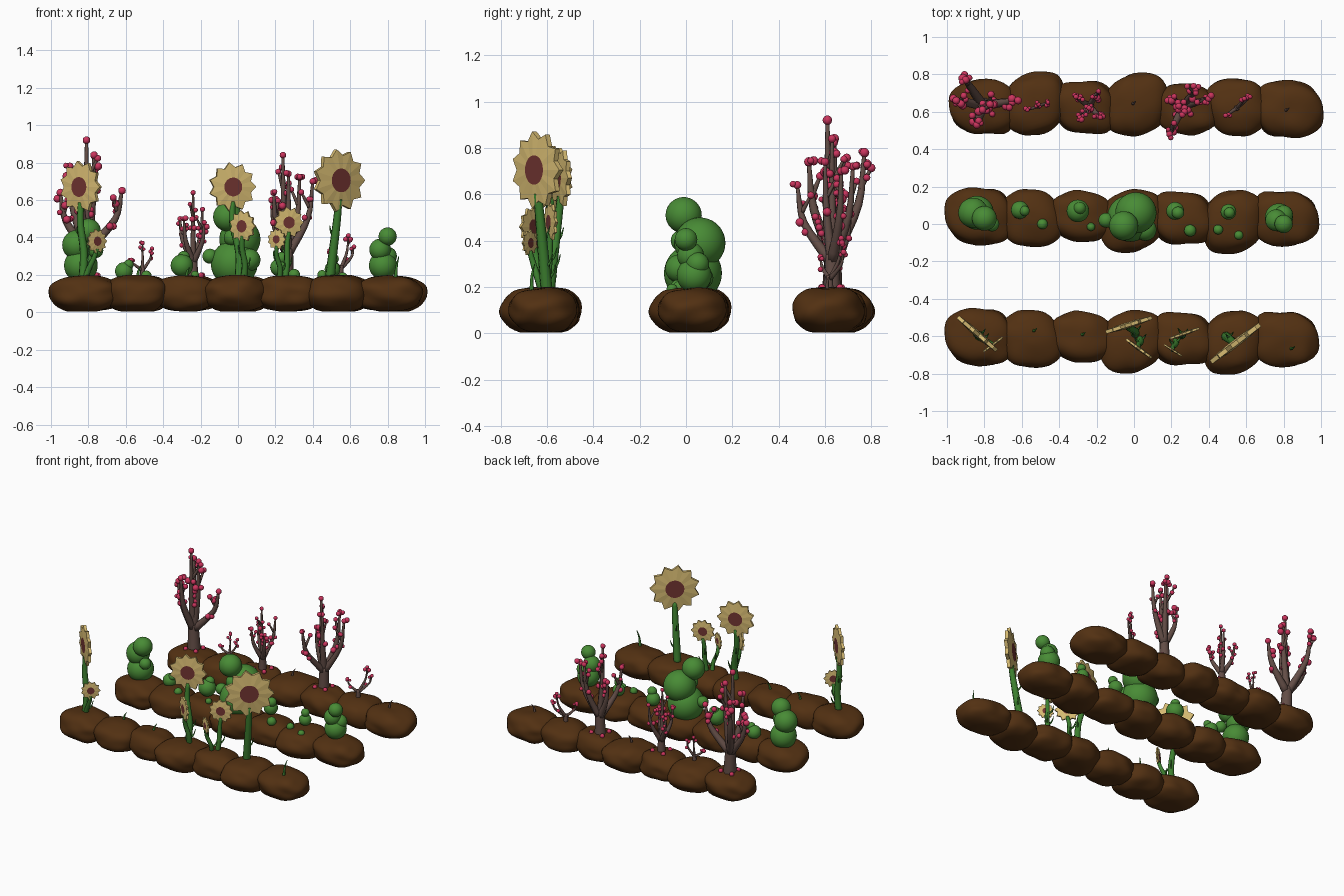
import bpy, bmesh, math, random
from mathutils import Vector, Matrix, noise

if "Cube" in bpy.data.objects:
    bpy.data.objects.remove(bpy.data.objects["Cube"])

random.seed(7)


def mat(name, rgb):
    m = bpy.data.materials.new(name)
    m.diffuse_color = (*rgb, 1)
    m.use_nodes = True
    m.node_tree.nodes["Principled BSDF"].inputs["Base Color"].default_value = m.diffuse_color
    return m


SOIL = mat("brown soil", (0.085, 0.030, 0.006))
LEAF = mat("bush green", (0.065, 0.26, 0.036))
STEM = mat("stem green", (0.045, 0.21, 0.028))
PETAL = mat("pale yellow", (0.68, 0.50, 0.17))
SEED = mat("dark red", (0.17, 0.036, 0.032))
BARK = mat("grey brown bark", (0.125, 0.075, 0.062))
BERRY = mat("pink berry", (0.60, 0.035, 0.11))


def finish(bm, name, mats, smooth=True):
    bmesh.ops.recalc_face_normals(bm, faces=bm.faces)
    me = bpy.data.meshes.new(name)
    for f in bm.faces:
        f.smooth = smooth
    bm.to_mesh(me)
    bm.free()
    for m in mats:
        me.materials.append(m)
    ob = bpy.data.objects.new(name, me)
    bpy.context.collection.objects.link(ob)
    return ob


def ball(bm, p, r, sub=2):
    bmesh.ops.create_icosphere(bm, subdivisions=sub, radius=r, matrix=Matrix.Translation(p))


def smooth_path(pts, n=4):
    pts = [Vector(p) for p in pts]
    q = [2 * pts[0] - pts[1]] + pts + [2 * pts[-1] - pts[-2]]
    out = []
    for i in range(1, len(q) - 2):
        a, b, c, d = q[i - 1:i + 3]
        for k in range(n):
            t = k / n
            out.append(0.5 * (2 * b + (c - a) * t + (2 * a - 5 * b + 4 * c - d) * t * t
                              + (3 * b - a - 3 * c + d) * t ** 3))
    return out + [pts[-1]]


def tube(bm, pts, r0, r1, sides=8):
    path = smooth_path(pts)
    rings = []
    for i, p in enumerate(path):
        t = (path[min(i + 1, len(path) - 1)] - path[max(i - 1, 0)]).normalized()
        u = t.cross(Vector((0.2, 1, 0.05))).normalized()
        v = t.cross(u)
        r = r0 + (r1 - r0) * i / (len(path) - 1)
        rings.append([bm.verts.new(p + r * (math.cos(a) * u + math.sin(a) * v))
                      for a in (2 * math.pi * k / sides for k in range(sides))])
    for a, b in zip(rings, rings[1:]):
        for k in range(sides):
            bm.faces.new((a[k], a[(k + 1) % sides], b[(k + 1) % sides], b[k]))
    bm.faces.new(rings[0])
    bm.faces.new(rings[-1])
    return path


# Soil rows: seven overlapping lumps, the back row turned round
DY = (0.02, 0.01, 0.02, -0.005, 0.01, -0.005, 0.01)
HY = (0.155, 0.15, 0.14, 0.165, 0.142, 0.168, 0.145)


def soil_row(name, y, turn):
    bm = bmesh.new()
    for i in range(7):
        vs = bmesh.ops.create_icosphere(bm, subdivisions=4, radius=1)["verts"]
        hx = 0.178 if i in (0, 6) else 0.165
        for v in vs:
            p = v.co.normalized()
            k = sum(abs(c) ** 2.5 for c in p) ** (-1 / 2.5)
            k *= 1 + 0.10 * noise.noise(p * 1.6 + Vector((i * 5.3, 2, 1)))
            x, yy, z = p * k
            x += 0.15 * yy * (1 if i in (3, 5) else -0.6)
            v.co = (-0.822 + 0.2705 * i + hx * x, DY[i] + HY[i] * yy,
                    min(max(0.1 + 0.098 * z, 0.004), 0.2))
    ob = finish(bm, name, [SOIL])
    ob.matrix_world = Matrix.Translation((0, y, 0)) @ Matrix.Rotation(math.pi if turn else 0, 4, 'Z')


soil_row("front_soil_row", -0.625, False)
soil_row("middle_soil_row", 0.02, False)
soil_row("back_soil_row", 0.635, True)


# Sunflowers: toothed disc with a dark centre on both sides, on a bent stem
def flower(c, R, tangent, n=11):
    bm = bmesh.new()
    c, u = Vector(c), Vector((*tangent, 0)).normalized()
    w = Vector((-u.y, u.x, 0))

    def ring(off, inner, outer):
        return [bm.verts.new(c + w * off * R + R * (outer if k % 2 == 0 else inner)
                             * (u * math.cos(math.pi * k / n) + Vector((0, 0, math.sin(math.pi * k / n)))))
                for k in range(2 * n)]
    rings = [ring(-.12, .38, .38), ring(-.07, .80, 1), ring(.07, .80, 1), ring(.12, .38, .38)]
    for a, b in zip(rings, rings[1:]):
        for k in range(2 * n):
            j = (k + 1) % (2 * n)
            bm.faces.new((a[k], a[j], b[j], b[k]))
    for r in (rings[0], rings[-1]):
        bm.faces.new(r).material_index = 1
    finish(bm, "sunflower_head", [PETAL, SEED], False)


def stem(base, c, R):
    bm = bmesh.new()
    b, c = Vector(base), Vector(c)
    top = c - Vector((0, 0, R * 0.6))
    m1, m2 = b.lerp(top, .35), b.lerp(top, .72)
    m1.x += 0.15 * (b.x - top.x) + 0.008
    m2.x += 0.12 * (top.x - b.x) - 0.004
    r = 0.009 + 0.085 * R
    path = tube(bm, [b, m1, m2, top], r * 1.15, r * 0.8)
    for i, s in ((3, 1), (6, -1)):  # small leaf spikes
        p = path[i]
        tube(bm, [p, p + Vector((.02 * s, .022, .02)), p + Vector((.028 * s, .035, .06))], .009, .002, 6)
    finish(bm, "sunflower_stem", [STEM])


FLOWERS = [  # base x, y, head x, y, z, radius, tangent
    (-.83, -.60, -.84, -.585, .67, .14, (.22, -.19)),
    (-.82, -.61, -.755, -.645, .38, .066, (.8, .6)),
    (.005, -.59, -.03, -.54, .67, .132, (.27, .085)),
    (.03, -.61, .025, -.665, .46, .086, (.15, -.11)),
    (.25, -.60, .27, -.585, .48, .084, (.2, .07)),
    (.22, -.62, .208, -.675, .39, .058, (.1, -.065)),
    (.49, -.60, .54, -.64, .705, .168, (.3, .23))]
for bx, by, x, y, z, R, tan in FLOWERS:
    flower((x, y, z), R, tan)
    stem((bx, by, .17), (x, y, z), R)


def sprout(x, y, h, m):
    bm = bmesh.new()
    tube(bm, [(x, y, .17), (x + .008, y, .19 + h * .5), (x + .02, y + .012, .19 + h)], .011, .002, 6)
    finish(bm, "sprout", [m])


for x, y, h in ((-.54, -.57, .06), (-.28, -.59, .05), (.84, -.665, .11)):
    sprout(x, y, h, STEM)
for x, y in ((-.01, .645), (.81, .61)):
    sprout(x, y, .06, BARK)

# Bushes: stacked balls
BUSHES = {
    "left_bush": [(-.84, .06, .25, .09), (-.86, .06, .36, .08), (-.80, .03, .435, .066), (-.76, .0, .33, .04)],
    "centre_bush": [(-.02, .03, .26, .125), (.01, .06, .39, .11), (-.055, -.01, .51, .078),
                    (-.03, -.02, .40, .046), (-.15, .02, .30, .04), (.06, -.03, .28, .06)],
    "right_bush": [(.775, .035, .25, .075), (.76, .02, .335, .058), (.80, 0, .405, .049), (.80, .05, .30, .05)]}
BUSHES["small_bushes"] = [
    (-.61, .075, .22, .048), (-.585, .07, .255, .027), (-.49, 0, .195, .028), (-.30, .07, .25, .06),
    (-.29, .085, .295, .033), (-.23, -.015, .20, .022), (.22, .07, .24, .048), (.235, .06, .29, .033),
    (.30, -.035, .20, .032), (.505, .065, .23, .042), (.51, .06, .285, .029), (.45, -.03, .20, .026),
    (.56, -.06, .19, .024)]
for name, parts in BUSHES.items():
    bm = bmesh.new()
    for x, y, z, r in parts:
        ball(bm, (x, y, z), r, 4 if r > .05 else 3)
    finish(bm, name, [LEAF])


# Berry trees: forked trunk whose branches bend upright, pink balls along them
def tree(name, base, fork, tips, r, rb, per):
    wood, fruit = bmesh.new(), bmesh.new()
    b, f = Vector((*base, .16)), Vector(fork)
    tube(wood, [b, b.lerp(f, .5), f], r, r * .75)
    for t in tips:
        t = Vector(t)
        knee = f.lerp(t, .45)
        knee.xy = f.xy.lerp(t.xy, .8)
        path = tube(wood, [b.lerp(f, .8), knee, t], r * .62, r * .18)
        for k in range(per):
            i = random.randint(len(path) // 2 - 1, len(path) - 1)
            a, s = random.uniform(0, 6.28), random.uniform(.7, 1.15)
            ball(fruit, path[i] + Vector((math.cos(a), math.sin(a), .2)) * rb * 1.1, rb * s)
        ball(fruit, t, rb)
        # short side twig with berries
        a = random.uniform(0, 6.28)
        q = knee.lerp(t, .3)
        e = q + Vector((math.cos(a) * .9, math.sin(a) * .9, 1.6)) * (t - f).length * .13
        tube(wood, [q, q.lerp(e, .6), e], r * .28, r * .14, 6)
        ball(fruit, e, rb * .9)
    if r > .025:  # fallen berries round the trunk
        for a in (.6, 2.4, 4.0, 5.5):
            ball(fruit, b + Vector((math.cos(a) * .06, math.sin(a) * .06, .037)), .016)
    finish(wood, name + "_wood", [BARK])
    finish(fruit, name + "_berries", [BERRY])


tree("left_tree", (-.80, .63), (-.81, .635, .37),
     [(-.81, .61, .92), (-.90, .77, .78), (-.84, .53, .74), (-.95, .66, .64), (-.62, .66, .65),
      (-.77, .64, .84)], .046, .021, 5)
tree("middle_tree", (-.24, .63), (-.24, .63, .29),
     [(-.24, .62, .64), (-.31, .68, .50), (-.29, .57, .50), (-.19, .71, .55), (-.18, .57, .48)], .03, .014, 5)
tree("right_tree", (.26, .63), (.265, .63, .34),
     [(.24, .63, .84), (.19, .48, .64), (.18, .66, .60), (.33, .72, .72), (.40, .67, .70),
      (.27, .60, .74)], .04, .018, 5)
tree("left_sapling", (-.51, .63), (-.51, .63, .24),
     [(-.51, .64, .37), (-.57, .61, .28), (-.46, .65, .34)], .016, .012, 2)
tree("right_sapling", (.55, .62), (.55, .62, .25),
     [(.59, .67, .41), (.49, .58, .33), (.62, .68, .35)], .018, .013, 2)
